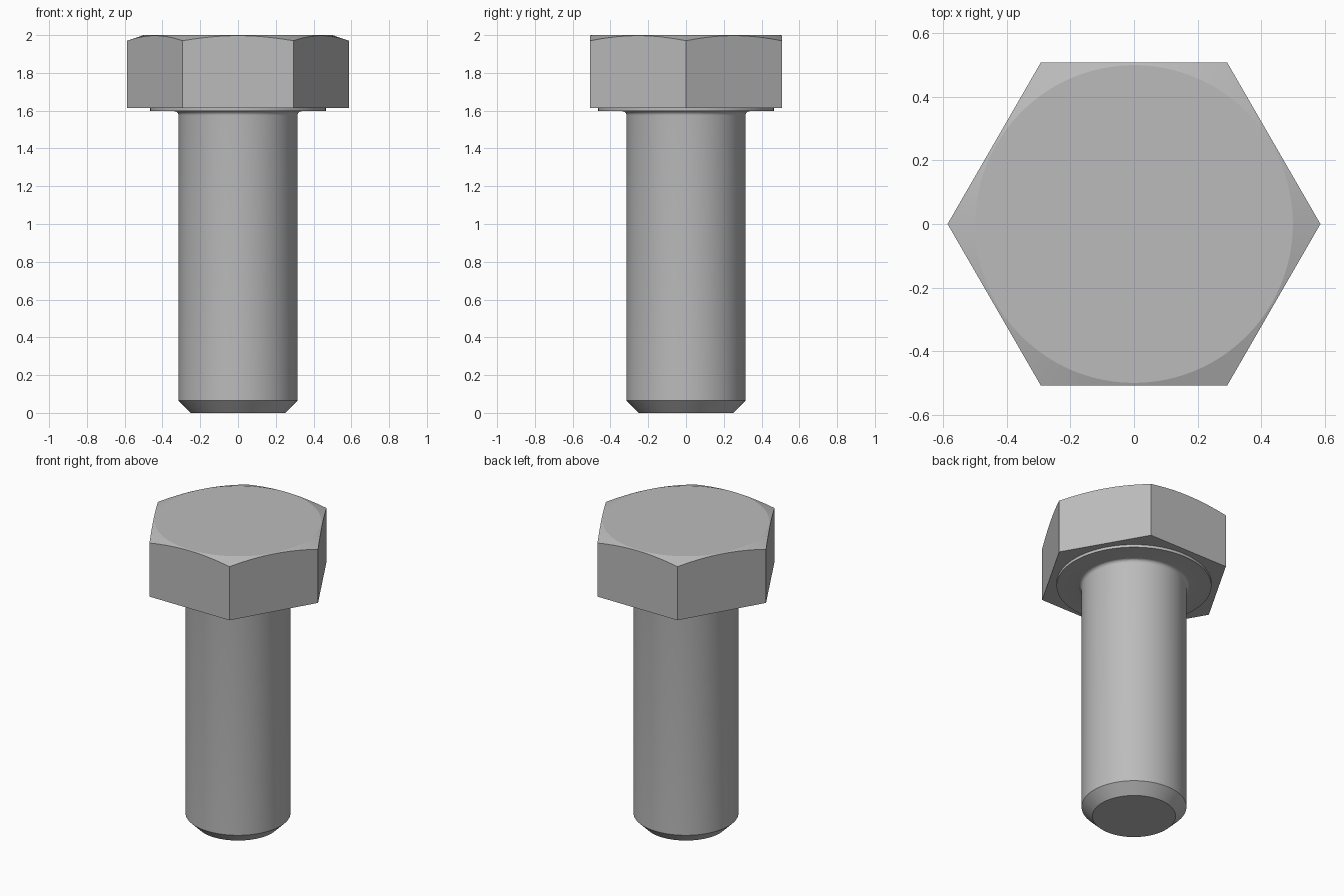
import bpy
import bmesh
import math

cube = bpy.data.objects.get("Cube")
if cube:
    bpy.data.objects.remove(cube, do_unlink=True)

SEGMENTS = 96            # multiple of six, so the hexagon corners are exact
APOTHEM = 0.508          # half the width across the flats
CROWN_RADIUS = 0.5       # flat disc on top of the head
CROWN_SLOPE = 0.345      # fall of the conical chamfer at the corners
HEAD_BOTTOM, TOP = 1.615, 2.0
WASHER_RADIUS, WASHER_BOTTOM = 0.465, 1.597
SHANK_RADIUS, FILLET = 0.315, 0.022
TIP_RADIUS, TIP_HEIGHT = 0.25, 0.065

steel = bpy.data.materials.new("steel grey")
steel.use_nodes = True
colour = (0.5, 0.5, 0.5, 1)
steel.diffuse_color = colour
steel.node_tree.nodes["Principled BSDF"].inputs["Base Color"].default_value = colour


def hexagon(angle):
    """Distance from the axis to the hexagon, with a corner on +x."""
    return APOTHEM / math.cos(angle % (math.pi / 3) - math.pi / 6)


def crown(angle):
    """Point where the conical chamfer meets a side of the head."""
    r = hexagon(angle)
    return r, TOP - (r - CROWN_RADIUS) * CROWN_SLOPE


def circle(r, z):
    return lambda angle: (r, z)


def stack_rings(name, rings, cap_first=False, cap_last=False):
    """Skin a stack of rings listed from top to bottom."""
    bm = bmesh.new()
    loops = []
    for ring in rings:
        loop = []
        for i in range(SEGMENTS):
            a = math.tau * i / SEGMENTS
            r, z = ring(a)
            loop.append(bm.verts.new((r * math.cos(a), r * math.sin(a), z)))
        loops.append(loop)
    for upper, lower in zip(loops, loops[1:]):
        for i in range(SEGMENTS):
            j = (i + 1) % SEGMENTS
            bm.faces.new((upper[i], lower[i], lower[j], upper[j]))
    if cap_first:
        bm.faces.new(loops[0])
    if cap_last:
        bm.faces.new(loops[-1][::-1])
    mesh = bpy.data.meshes.new(name)
    bm.to_mesh(mesh)
    bm.free()
    mesh.materials.append(steel)
    obj = bpy.data.objects.new(name, mesh)
    bpy.context.collection.objects.link(obj)
    bpy.ops.object.select_all(action="DESELECT")
    obj.select_set(True)
    bpy.context.view_layer.objects.active = obj
    bpy.ops.object.shade_smooth_by_angle(angle=math.radians(15))
    return obj


# Hexagonal head with a chamfered crown, open where the washer face joins it
stack_rings("hex_head", [
    circle(CROWN_RADIUS, TOP),
    crown,
    lambda a: (hexagon(a), HEAD_BOTTOM),
    circle(WASHER_RADIUS, HEAD_BOTTOM),
], cap_first=True)

# Washer face, fillet under the head, shank and chamfered tip
fillet = []
for k in range(7):
    t = math.pi / 2 * k / 6
    fillet.append(circle(SHANK_RADIUS + FILLET * (1 - math.sin(t)),
                         WASHER_BOTTOM - FILLET * (1 - math.cos(t))))
stack_rings("shank", [
    circle(WASHER_RADIUS, HEAD_BOTTOM),
    circle(WASHER_RADIUS, WASHER_BOTTOM),
    *fillet,
    circle(SHANK_RADIUS, TIP_HEIGHT),
    circle(TIP_RADIUS, 0),
], cap_last=True)
